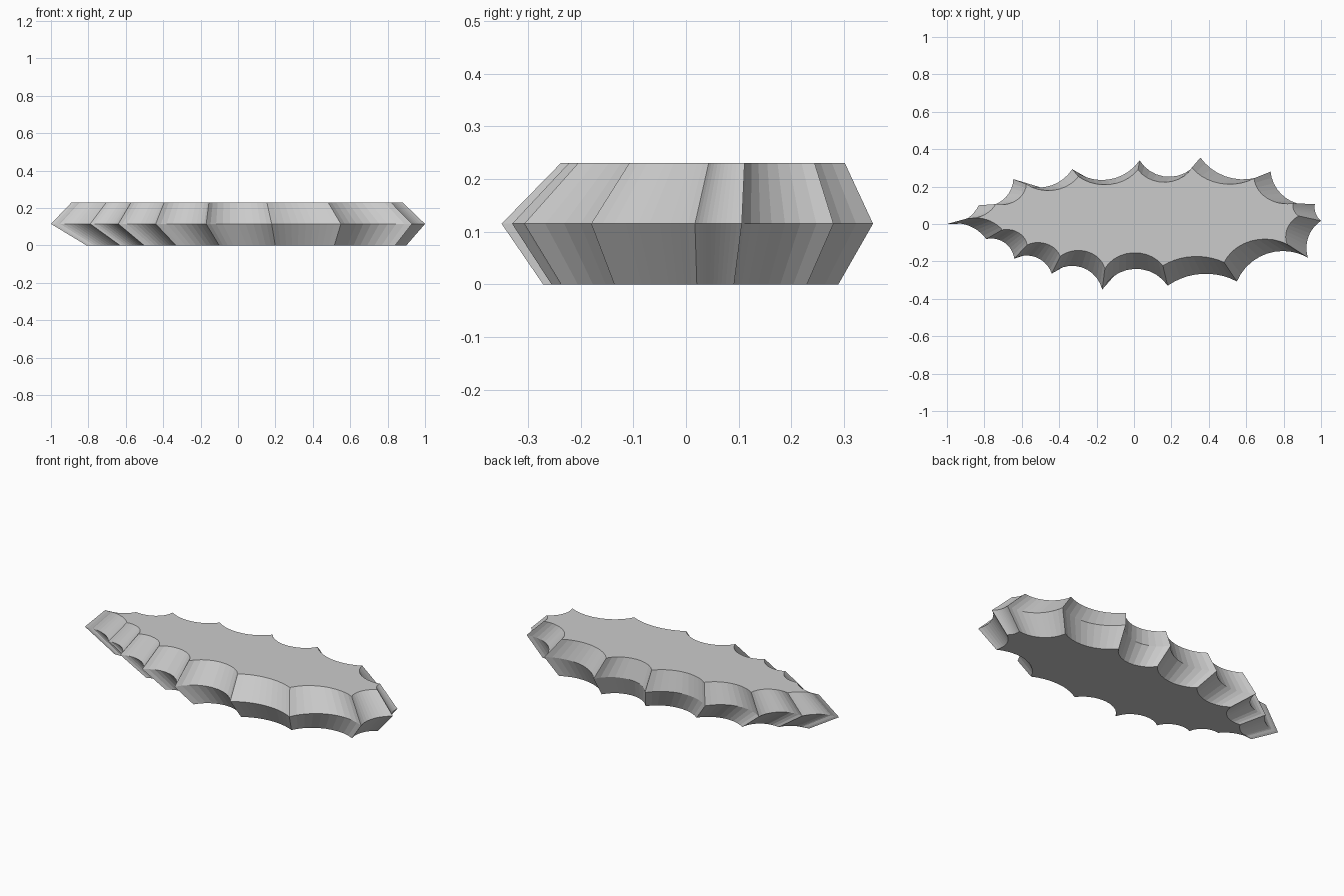
import bpy, bmesh, math
from mathutils import Vector

if "Cube" in bpy.data.objects:
    bpy.data.objects.remove(bpy.data.objects["Cube"])

# Widest outline: scallop tips (x, y) and depth of the scallop that follows each tip
TIPS = [(-1, 0, .033), (-.79, -.08, .04), (-.64, -.185, .05), (-.44, -.265, .08),
        (-.17, -.35, .10), (.18, -.33, .052), (.55, -.307, .09), (.93, -.18, .035),
        (1, .017, .013), (.967, .106, .065), (.73, .28, .075), (.355, .355, .095),
        (.03, .34, .08), (-.33, .293, .07), (-.645, .24, .055), (-.83, .10, .03)]
STEPS = 10


def scallop(a, b, depth):
    """Points on a circular arc from a towards b, bulging to the inside."""
    chord = b - a
    half = chord.length / 2
    radius = (half * half + depth * depth) / (2 * depth)
    along = chord.normalized()
    inward = Vector((-along.y, along.x))
    centre = (a + b) / 2 + inward * (depth - radius)
    sweep = math.asin(min(1, half / radius))
    for i in range(STEPS):
        t = -sweep + 2 * sweep * i / STEPS
        yield centre + along * radius * math.sin(t) + inward * radius * math.cos(t)


outline = []
for i, (x, y, depth) in enumerate(TIPS):
    nxt = TIPS[(i + 1) % len(TIPS)]
    outline += scallop(Vector((x, y)), Vector(nxt[:2]), depth)

# Three levels: bottom face, widest edge, top face (z, scale x, shift x, scale y, shift y)
LEVELS = [(0, .855, .045, .795, .007), (.115, 1, 0, 1, 0), (.23, .885, -.005, .765, .03)]
bm = bmesh.new()
rings = [[bm.verts.new((p.x * sx + dx, p.y * sy + dy, z)) for p in outline]
         for z, sx, dx, sy, dy in LEVELS]
n = len(outline)
for low, high in zip(rings, rings[1:]):
    for i in range(n):
        j = (i + 1) % n
        bm.faces.new((low[i], low[j], high[j], high[i]))
bm.faces.new(rings[0][::-1])
bm.faces.new(rings[-1])
bmesh.ops.recalc_face_normals(bm, faces=bm.faces)

# Chipped stone blade
mesh = bpy.data.meshes.new("stone_blade")
bm.to_mesh(mesh)
bm.free()
blade = bpy.data.objects.new("stone_blade", mesh)
bpy.context.collection.objects.link(blade)
